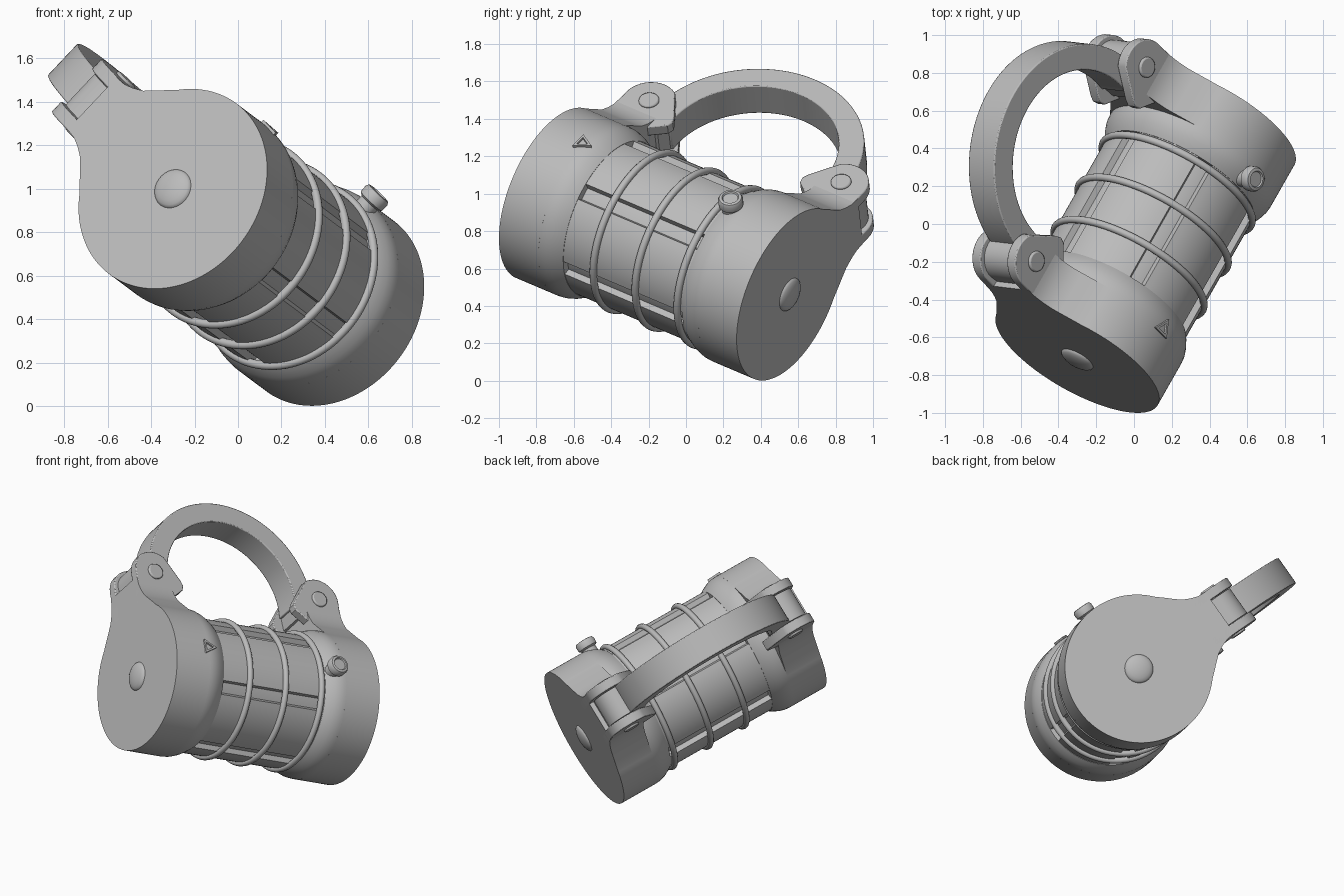
import bpy, bmesh, math
from mathutils import Matrix, Vector

if "Cube" in bpy.data.objects:
    bpy.data.objects.remove(bpy.data.objects["Cube"])

# Local frame: x = side, y = canister axis, z = towards the handle
axis = Vector((.464, .815, -.346)).normalized()
side = Vector((.701, -.053, .715))
side = (side - axis * side.dot(axis)).normalized()
up = side.cross(axis)
POSE = Matrix((side, axis, up)).transposed().to_4x4()
POSE.translation = (.0615, -.081, .7305)

grey = bpy.data.materials.new("grey")
grey.diffuse_color = (.5, .5, .5, 1)
grey.use_nodes = True
grey.node_tree.nodes["Principled BSDF"].inputs["Base Color"].default_value = grey.diffuse_color


def finish(name, bm, angle=35, bevel=0):
    bmesh.ops.recalc_face_normals(bm, faces=bm.faces)
    me = bpy.data.meshes.new(name)
    bm.to_mesh(me)
    bm.free()
    ob = bpy.data.objects.new(name, me)
    bpy.context.collection.objects.link(ob)
    me.materials.append(grey)
    ob.matrix_world = POSE
    if bevel:
        m = ob.modifiers.new("bevel", 'BEVEL')
        m.width, m.segments, m.limit_method = bevel, 2, 'ANGLE'
        m.angle_limit = math.radians(40)
    bpy.ops.object.select_all(action='DESELECT')
    ob.select_set(True)
    bpy.context.view_layer.objects.active = ob
    bpy.ops.object.shade_smooth_by_angle(angle=math.radians(angle))
    return ob


def prism(bm, pts, place, a, b):
    """Extrude a 2D outline from depth a to depth b."""
    lo = [bm.verts.new(place(p, q, a)) for p, q in pts]
    hi = [bm.verts.new(place(p, q, b)) for p, q in pts]
    bm.faces.new(lo)
    bm.faces.new(hi)
    n = len(pts)
    for i in range(n):
        j = (i + 1) % n
        bm.faces.new((lo[i], lo[j], hi[j], hi[i]))


def lathe(bm, prof, place, steps=96):
    """Spin (radius, height) points; ends are closed."""
    rings = []
    for r, h in prof:
        rings.append([bm.verts.new(place(r * math.cos(k * math.tau / steps),
                                         r * math.sin(k * math.tau / steps), h))
                      for k in range(steps)])
    for A, B in zip(rings, rings[1:]):
        for k in range(steps):
            j = (k + 1) % steps
            bm.faces.new((A[k], A[j], B[j], B[k]))
    bm.faces.new(rings[0])
    bm.faces.new(rings[-1])


def along_y(p, q, h): return (p, h, q)
def along_x(p, q, h): return (h, p, q)


def arc(cx, cy, r, a0, a1, n):
    return [(cx + r * math.cos(math.radians(a0 + (a1 - a0) * i / n)),
             cy + r * math.sin(math.radians(a0 + (a1 - a0) * i / n))) for i in range(n + 1)]


R, END, PIN_Y, PIN_Z = .49, .779, .63, .716

# Inner barrel
bm = bmesh.new()
lathe(bm, [(.41, -.5), (.41, .5)], along_y)
finish("barrel", bm)

# Six raised staves with grooves between them
bm = bmesh.new()
for k in range(6):
    c = 60 * k
    prism(bm, arc(0, 0, .443, c - 24, c + 24, 12) + arc(0, 0, .39, c + 26, c - 26, 12),
          along_y, -.42, .42)
finish("staves", bm)

# Hoops around the barrel
for i, y in enumerate((-.19, .085, .36)):
    bm = bmesh.new()
    prof = arc(.448, y, .02, 0, 330, 11)
    prof.append(prof[0])
    lathe(bm, prof, along_y)
    bmesh.ops.delete(bm, geom=[f for f in bm.faces if len(f.verts) > 4], context='FACES_ONLY')
    bmesh.ops.remove_doubles(bm, verts=bm.verts, dist=1e-5)
    finish(f"hoop_{i + 1}", bm, 60)

# Outline of an end cap: circle blended into a neck
neck = [(.285, .415), (.245, .46), (.212, .50), (.187, .55), (.17, .60), (.165, .66)]
outline = neck[::-1] + arc(0, 0, R, 48, -228, 100) + [(-x, z) for x, z in neck]

# Side outline of a hinge lug
lug = ([(.57, .42), (END, .42)] + arc(PIN_Y, PIN_Z, END - PIN_Y, 0, 125, 14)
       + [(.44, .68), (.425, .645), (.435, .61), (.55, .52)])

for sgn, end in ((-1, "front"), (1, "back")):
    bm = bmesh.new()
    prism(bm, outline, along_y, sgn * .52, sgn * END)
    finish(end + "_cap", bm, 30)

    # Rounded shoulder from cap to barrel
    bm = bmesh.new()
    lathe(bm, [(R, sgn * .53), (R, sgn * .51), (.487, sgn * .48), (.476, sgn * .445),
               (.458, sgn * .41), (.445, sgn * .39), (.40, sgn * .385)], along_y)
    finish(end + "_shoulder", bm, 50)

    # Domed button in the middle of the end face
    bm = bmesh.new()
    lathe(bm, [(.095 * math.cos(a), sgn * (END - .002 + .032 * math.sin(a)))
               for a in (0, .25, .5, .8, 1.1, 1.35, 1.54)], along_y, 40)
    finish(end + "_button", bm, 50)

    # Pair of lugs with the hinge pin through them
    bm = bmesh.new()
    for s in (-1, 1):
        prism(bm, [(sgn * y, z) for y, z in lug], along_x, s * .103, s * .168)
    finish(end + "_lugs", bm, 30, .006)

    bm = bmesh.new()
    prism(bm, arc(sgn * PIN_Y, PIN_Z, .055, 0, 348.75, 31), along_x, -.182, .182)
    finish(end + "_pin", bm, 35, .008)

    # Hinge knuckle at the handle end
    bm = bmesh.new()
    knuckle = [(.50, .60), (.74, .60)] + arc(PIN_Y, PIN_Z, .125, 0, 120, 12) + [(.49, .76)]
    prism(bm, [(sgn * y, z) for y, z in knuckle], along_x, -.098, .098)
    finish(end + "_knuckle", bm, 30)

# Curved carrying handle
bm = bmesh.new()
prism(bm, arc(0, .74, .62, -6, 186, 64) + arc(0, .74, .483, 186, -6, 64), along_x, -.1, .1)
finish("handle", bm, 35, .006)

# Push knob on the side of the back cap
bm = bmesh.new()
lathe(bm, [(.05, .42), (.05, .495), (.066, .505), (.068, .54), (.06, .555), (.045, .558), (.04, .55)],
      lambda p, q, h: (h, .445 + p, q), 32)
finish("knob", bm, 40)

# Small triangular marker frame on the front cap
bm = bmesh.new()
prof = [(.058, .47), (.058, .502), (.034, .502), (.034, .47)]
lathe(bm, prof, lambda p, q, h: (h, -.53 + p, q), 3)
bmesh.ops.delete(bm, geom=[f for f in bm.faces if len(f.verts) == 3], context='FACES_ONLY')
finish("marker", bm, 20)
